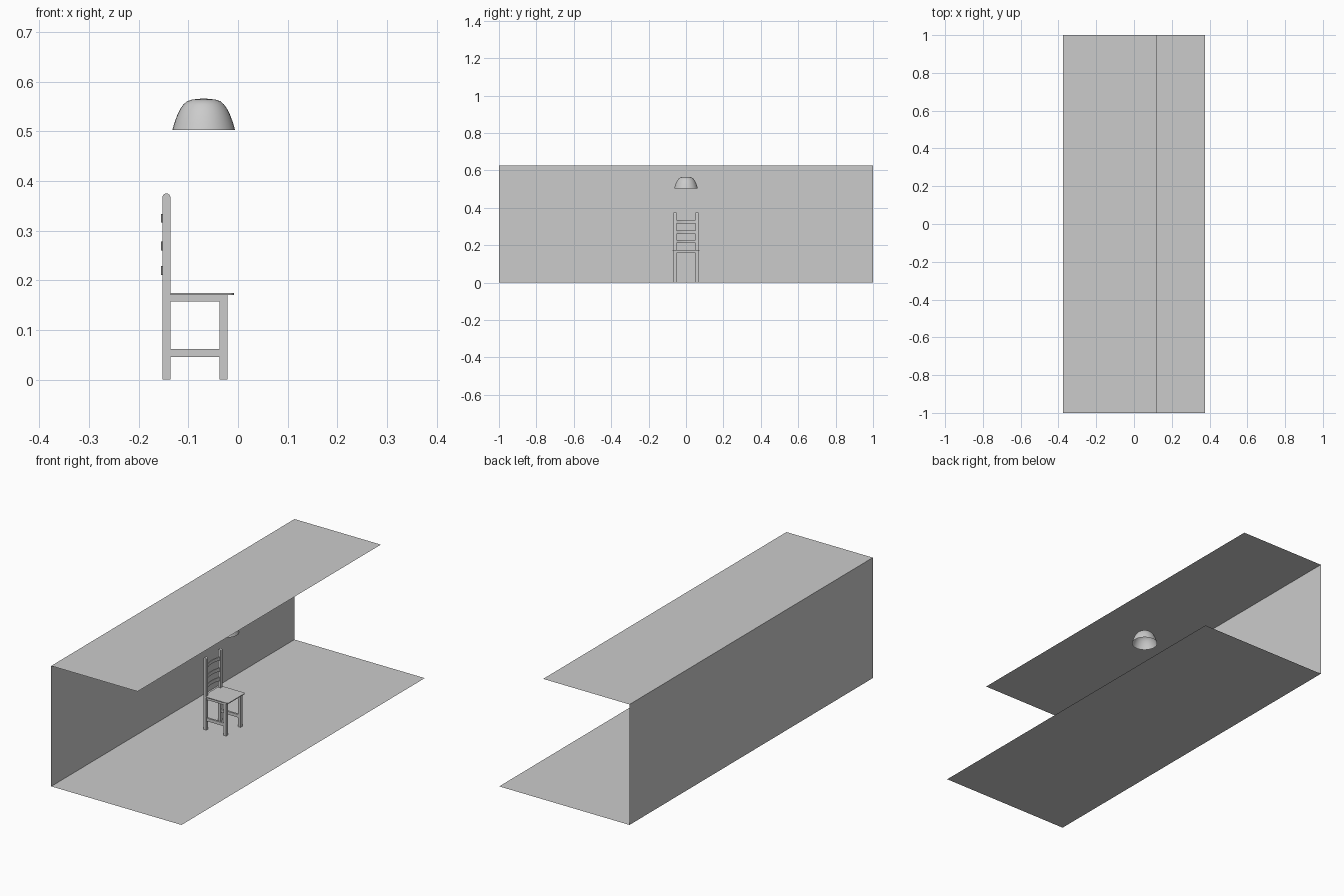
import bpy, bmesh, math

if "Cube" in bpy.data.objects:
    bpy.data.objects.remove(bpy.data.objects["Cube"])


def mesh_object(name, bm):
    me = bpy.data.meshes.new(name)
    bm.to_mesh(me)
    bm.free()
    ob = bpy.data.objects.new(name, me)
    bpy.context.collection.objects.link(ob)
    return ob


def smooth(ob, angle=35):
    bpy.ops.object.select_all(action='DESELECT')
    ob.select_set(True)
    bpy.context.view_layer.objects.active = ob
    bpy.ops.object.shade_smooth_by_angle(angle=math.radians(angle))


def sheet(name, corners):
    bm = bmesh.new()
    bm.faces.new([bm.verts.new(c) for c in corners])
    return mesh_object(name, bm)


def prism(name, points, offset):
    """Extrude a planar outline along offset."""
    bm = bmesh.new()
    face = bm.faces.new([bm.verts.new(p) for p in points])
    res = bmesh.ops.extrude_face_region(bm, geom=[face])
    verts = [g for g in res['geom'] if isinstance(g, bmesh.types.BMVert)]
    bmesh.ops.translate(bm, verts=verts, vec=offset)
    bmesh.ops.recalc_face_normals(bm, faces=bm.faces)
    return mesh_object(name, bm)


def box(name, x0, x1, y0, y1, z0, z1):
    return prism(name, [(x0, y0, z0), (x1, y0, z0), (x1, y1, z0), (x0, y1, z0)],
                 (0, 0, z1 - z0))


# Room: floor, back wall and shorter ceiling
W, H = 0.375, 0.627
sheet("floor", [(-W, -1, 0), (W, -1, 0), (W, 1, 0), (-W, 1, 0)])
sheet("wall", [(-W, -1, 0), (-W, 1, 0), (-W, 1, H), (-W, -1, H)])
sheet("ceiling", [(-W, -1, H), (0.122, -1, H), (0.122, 1, H), (-W, 1, H)])

# Chair sides: rear post with round top, front leg, rails
XB, XF, T = -0.152, -0.021, 0.016
YI, YO, SEAT = 0.051, 0.067, 0.172
for s, side in ((-1, "right"), (1, "left")):
    y0, y1 = sorted((s * YI, s * YO))
    r = T / 2
    outline = [(XB, y0, 0), (XB + T, y0, 0)]
    for i in range(9):
        a = math.pi * i / 8
        outline.append((XB + r + r * math.cos(a), y0, 0.375 - r + r * math.sin(a)))
    smooth(prism("back_post_" + side, outline, (0, y1 - y0, 0)))
    box("front_leg_" + side, XF - T, XF, y0, y1, 0, SEAT)
    for label, z0, z1 in (("lower", 0.046, 0.062), ("upper", 0.157, SEAT)):
        box(f"{label}_rail_{side}", XB + T, XF - T, y0 + 0.003, y1 - 0.003, z0, z1)

# Aprons across front and back
box("front_apron", XF - 0.013, XF - 0.003, -YI, YI, 0.159, SEAT)
box("back_apron", XB + 0.003, XB + 0.013, -YI, YI, 0.159, SEAT)

# Thin seat notched around the rear posts, with rounded front corners
half = []
for i in range(5):
    a = math.pi / 2 * i / 4
    half.append((-0.018 + 0.01 * math.cos(a), 0.062 + 0.01 * math.sin(a)))
half += [(XB + T, 0.072), (XB + T, YI), (XB, YI)]
plan = half + [(x, -y) for x, y in reversed(half)]
prism("seat", [(x, y, 0.171) for x, y in plan], (0, 0, 0.004))

# Backrest slats bowed backwards
N = 10
for i, (z0, z1) in enumerate(((0.211, 0.229), (0.260, 0.278), (0.317, 0.334))):
    ys = [-YI + 2 * YI * k / N for k in range(N + 1)]
    rear = [(-0.155 + 0.010 * (y / YI) ** 2, y) for y in ys]
    loop = rear + [(x + 0.005, y) for x, y in reversed(rear)]
    smooth(prism(f"back_slat_{i + 1}", [(x, y, z0) for x, y in loop], (0, 0, z1 - z0)))

# Lamp shade: open dome spun from a profile
profile = [(0.063, 0.503), (0.059, 0.517), (0.054, 0.531), (0.048, 0.544),
           (0.041, 0.554), (0.033, 0.561), (0.023, 0.564), (0.01, 0.5655), (0, 0.566)]
cx = -0.069
bm = bmesh.new()
vs = [bm.verts.new((cx + r, 0, z)) for r, z in profile]
es = [bm.edges.new(p) for p in zip(vs, vs[1:])]
bmesh.ops.spin(bm, geom=vs + es, cent=(cx, 0, 0), axis=(0, 0, 1),
               angle=2 * math.pi, steps=32)
bmesh.ops.remove_doubles(bm, verts=bm.verts, dist=1e-5)
bmesh.ops.recalc_face_normals(bm, faces=bm.faces)
smooth(mesh_object("lamp_shade", bm), 60)
